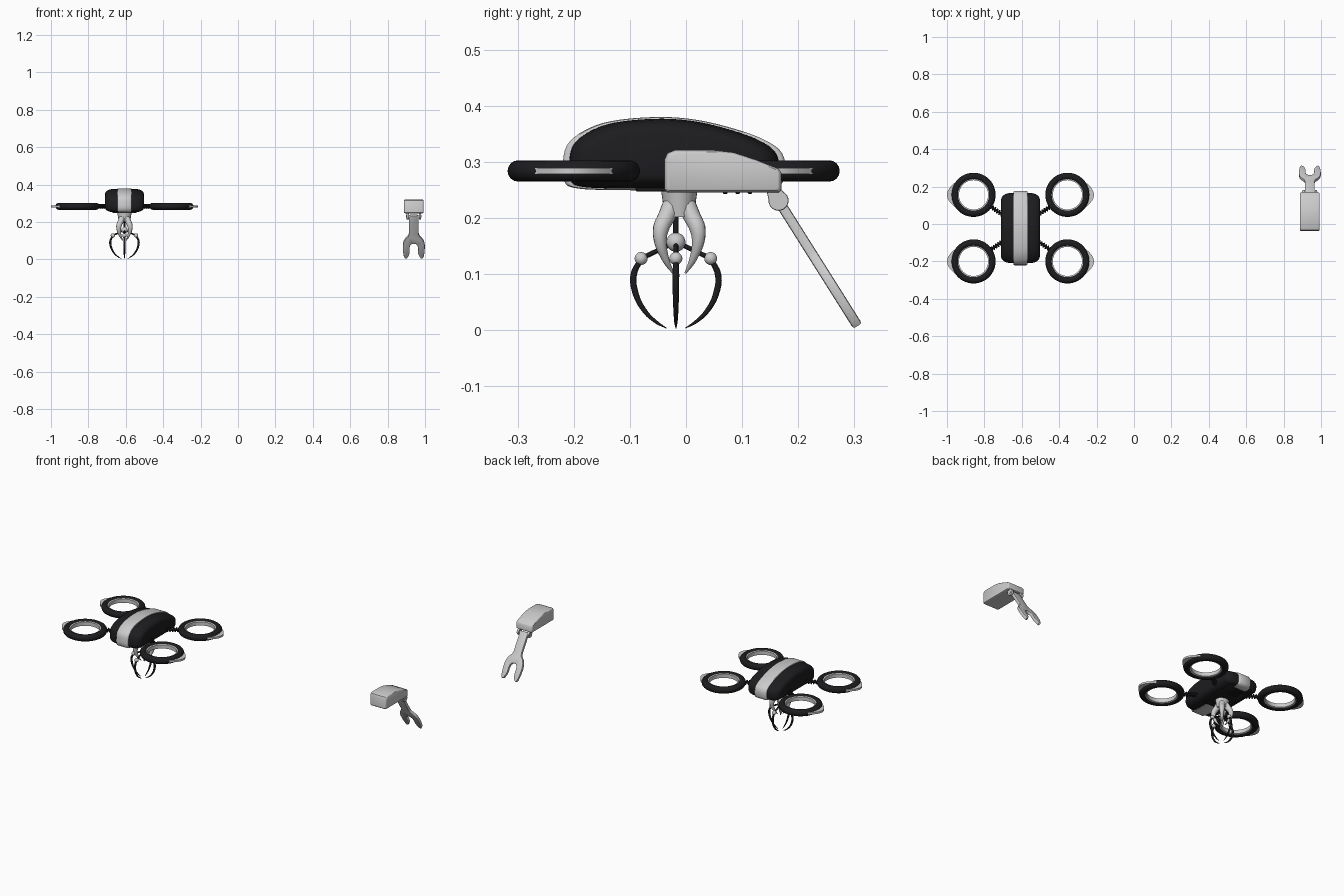
import bpy, bmesh, math
from mathutils import Vector, Matrix

if "Cube" in bpy.data.objects:
    bpy.data.objects.remove(bpy.data.objects["Cube"])

CX, CY = -0.607, -0.022          # drone centre
TX = 0.94                        # separate tool centre
black = bpy.data.materials.new("black")
black.diffuse_color = (0.012, 0.012, 0.014, 1)
black.use_nodes = True
black.node_tree.nodes["Principled BSDF"].inputs["Base Color"].default_value = black.diffuse_color


def finish(o, mat=None, angle=40):
    if mat:
        o.data.materials.append(mat)
    bpy.ops.object.select_all(action='DESELECT')
    o.select_set(True)
    bpy.context.view_layer.objects.active = o
    if o.type == 'CURVE':
        bpy.ops.object.convert(target='MESH')
    bpy.ops.object.shade_smooth_by_angle(angle=math.radians(angle))
    return bpy.context.object


def from_bm(name, bm, mat=None, angle=40):
    bmesh.ops.recalc_face_normals(bm, faces=bm.faces[:])
    me = bpy.data.meshes.new(name)
    bm.to_mesh(me)
    bm.free()
    o = bpy.data.objects.new(name, me)
    bpy.context.collection.objects.link(o)
    return finish(o, mat, angle)


def smooth_loop(pts, n=5):
    """Closed Catmull-Rom resampling of a 2D profile."""
    P, out = [Vector(p) for p in pts], []
    for i in range(len(P)):
        a, b, c, d = (P[(i + k) % len(P)] for k in (-1, 0, 1, 2))
        for j in range(n):
            t = j / n
            out.append(0.5 * (2*b + (c-a)*t + (2*a-5*b+4*c-d)*t*t + (3*b-a-3*c+d)*t**3))
    return out


def loft(name, prof, half, cx, centre, mat=None, angle=40):
    """Sweep a y-z profile across x; half = [(x, y scale, z scale)] from outside in."""
    bm = bmesh.new()
    st = half + [(-x, a, b) for x, a, b in reversed(half)]
    c = Vector(centre)
    rows = [[bm.verts.new((cx + x, c.x + (p[0]-c.x)*a, c.y + (p[1]-c.y)*b)) for p in prof]
            for x, a, b in st]
    n = len(prof)
    for r, s in zip(rows, rows[1:]):
        for i in range(n):
            bm.faces.new((r[i], r[(i+1) % n], s[(i+1) % n], s[i]))
    bm.faces.new(rows[0])
    bm.faces.new(rows[-1])
    return from_bm(name, bm, mat, angle)


def plate(name, outline, thick, matrix, bevel=0.003, mat=None):
    """Extruded flat outline with softened edges."""
    bm = bmesh.new()
    f = bm.faces.new([bm.verts.new((p[0], p[1], -thick/2)) for p in outline])
    g = bmesh.ops.extrude_face_region(bm, geom=[f])
    bmesh.ops.translate(bm, vec=(0, 0, thick),
                        verts=[v for v in g['geom'] if isinstance(v, bmesh.types.BMVert)])
    if bevel:
        rim = [e for e in bm.edges if abs(e.verts[0].co.z - e.verts[1].co.z) < 1e-6]
        bmesh.ops.bevel(bm, geom=rim, offset=bevel, segments=2, affect='EDGES', profile=0.5)
    bm.transform(matrix)
    return from_bm(name, bm, mat)


def tube(name, pts, radii, mat=None, res=6):
    cu = bpy.data.curves.new(name, 'CURVE')
    cu.dimensions = '3D'
    cu.bevel_depth, cu.bevel_resolution, cu.resolution_u, cu.use_fill_caps = 1, 3, res, True
    sp = cu.splines.new('BEZIER')
    sp.bezier_points.add(len(pts) - 1)
    for bp, p, r in zip(sp.bezier_points, pts, radii):
        bp.co, bp.radius = p, r
        bp.handle_left_type = bp.handle_right_type = 'AUTO'
    o = bpy.data.objects.new(name, cu)
    bpy.context.collection.objects.link(o)
    return finish(o, mat, 60)


def ball(name, loc, r, mat=None):
    bpy.ops.mesh.primitive_uv_sphere_add(segments=24, ring_count=14, radius=r, location=loc)
    o = bpy.context.object
    o.name = name
    return finish(o, mat)


def box(name, loc, size, mat=None, bevel=0.004):
    bm = bmesh.new()
    bmesh.ops.create_cube(bm, size=1, matrix=Matrix.Translation(loc) @ Matrix.Diagonal((*size, 1)))
    bmesh.ops.bevel(bm, geom=bm.edges[:], offset=bevel, segments=2, affect='EDGES', profile=0.5)
    return from_bm(name, bm, mat)


# drone body: black shell with a grey centre band
shell = smooth_loop([(-0.22, 0.295), (-0.207, 0.337), (-0.15, 0.369), (-0.06, 0.38), (0.02, 0.375),
                     (0.1, 0.355), (0.15, 0.334), (0.172, 0.314), (0.177, 0.285), (0.168, 0.259),
                     (0.13, 0.252), (0.0, 0.25), (-0.14, 0.25), (-0.2, 0.254), (-0.217, 0.266)])
loft("body_shell", shell, [(0.104, .76, .56), (0.101, .82, .7), (0.093, .875, .82), (0.08, .915, .91),
                           (0.06, .94, .95), (0.03, .945, .955)], CX, (CY, 0.313), black)
loft("body_band", shell, [(0.038, .965, .95), (0.0365, .985, .985), (0.032, 1, 1)],
     CX, (CY, 0.313))
box("belly_plate", (CX, 0.02, 0.254), (0.13, 0.22, 0.014), black)
for k in range(3):
    box("belly_rib", (CX, 0.07 + k*0.022, 0.247), (0.05, 0.008, 0.008), black, 0.002)

# four rotor rings with lining, outer blade and sprung arm
for sx in (-1, 1):
    for sy in (-1, 1):
        c = Vector((CX + sx*0.251, CY + sy*0.178, 0.284))
        bpy.ops.mesh.primitive_torus_add(major_radius=0.099, minor_radius=0.019, location=c,
                                         major_segments=64, minor_segments=16)
        bpy.context.object.name = "rotor_ring"
        finish(bpy.context.object, black)
        bm = bmesh.new()
        sec = [(0.078, -0.011), (0.084, -0.013), (0.084, 0.013), (0.078, 0.011)]
        rows = [[bm.verts.new((c.x + r*math.cos(a), c.y + r*math.sin(a), c.z + z)) for r, z in sec]
                for a in (2*math.pi*i/64 for i in range(64))]
        for i in range(64):
            for j in range(4):
                bm.faces.new((rows[i-1][j], rows[i][j], rows[i][(j+1) % 4], rows[i-1][(j+1) % 4]))
        from_bm("rotor_lining", bm)
        # crescent blade on the outer edge
        arc = [(-0.62 + 1.24*i/16) for i in range(17)]
        outer = [((0.116 + 0.026*math.cos(a/0.62*math.pi/2)) * math.cos(a), 0.119*math.sin(a)) for a in arc]
        inner = [(0.108*math.cos(a), 0.108*math.sin(a)) for a in reversed(arc)]
        M = Matrix.Translation(c) @ Matrix.Rotation(0 if sx > 0 else math.pi, 4, 'Z')
        plate("rotor_blade", outer + inner, 0.011, M, 0)
        # sprung arm
        a = Vector((CX + sx*0.09, CY + sy*0.068, 0.284))
        d = (c - a).normalized()
        b = c - d*0.112
        tube("arm_core", [a, b], [0.006, 0.006], black)
        u = Vector((0, 0, 1))
        v = d.cross(u)
        pts = []
        for i in range(49):
            t = i/48
            w = t*6*2*math.pi
            pts.append(a.lerp(b, t) + 0.010*(u*math.cos(w) + v*math.sin(w)))
        tube("arm_spring", pts, [0.0033]*49, black, 2)

# gripper mount: neck and four hooked prongs
GX, GY = CX, -0.012
bm = bmesh.new()
bmesh.ops.create_cone(bm, cap_ends=True, segments=32, radius1=0.027, radius2=0.036, depth=0.06)
bm.transform(Matrix.Translation((GX, GY, 0.232)) @ Matrix.Diagonal((1.12, 0.95, 1, 1)))
from_bm("gripper_neck", bm)
for sx in (-1, 1):
    for sy in (-1, 1):
        path = [(.014, .222, .017), (.023, .202, .016), (.032, .183, .015), (.034, .162, .012),
                (.025, .128, .007), (.011, .102, .002)]
        tube("gripper_prong", [(GX + sx*r*0.9, GY + sy*r, z) for r, z, _ in path],
             [p[2] for p in path])

# claw hub and four curved talons
HY = -0.018
hub = Vector((CX, HY, 0.157))
ball("claw_hub", hub, 0.017)
tube("claw_stem", [hub, (CX, HY, 0.215)], [0.005, 0.005], black)
for k in range(4):
    d = Vector((math.cos(k*math.pi/2), math.sin(k*math.pi/2), 0))
    at = lambda r, z: Vector((CX, HY, z)) + d*r
    tube("claw_link", [at(0.01, 0.153), at(0.062, 0.128)], [0.0045, 0.0045], black)
    ball("claw_joint", at(0.062, 0.128), 0.0115)
    tube("claw_talon", [at(.064, .124), at(.075, .1), at(.073, .07), at(.056, .035), at(.034, .014), at(.017, .004)],
         [.005, .006, .0058, .0045, .003, .0008], black)

# separate tool: handle block
handle = [(-0.038, 0.25), (-0.038, 0.305), (-0.033, 0.316), (-0.02, 0.321), (0.05, 0.321), (0.085, 0.317),
          (0.125, 0.304), (0.165, 0.288), (0.17, 0.281), (0.17, 0.25), (0.166, 0.246), (-0.034, 0.246)]
loft("tool_handle", handle, [(0.053, .94, .84), (0.0515, .965, .92), (0.048, .985, .97), (0.043, 1, 1)],
     TX, (0.066, 0.283), angle=35)

# hinge lugs and pin
lug = [(0.143, 0.252), (0.168, 0.252)] + [
    (0.165 + 0.018*math.cos(t), 0.231 + 0.018*math.sin(t)) for t in
    (math.radians(35 - 220*i/12) for i in range(13))]
for s in (-1, 1):
    loft("hinge_lug", lug, [(0.006, .95, .95), (0.004, 1, 1)], TX + s*0.033, (0.16, 0.235))
tube("hinge_pin", [(TX - 0.041, 0.165, 0.231), (TX + 0.041, 0.165, 0.231)], [0.008, 0.008])

# open-ended jaw arm
side = [(0.018, -0.008), (0.026, 0.0), (0.026, 0.108), (0.031, 0.125), (0.044, 0.139), (0.055, 0.16), (0.059, 0.187),
        (0.058, 0.22), (0.053, 0.252), (0.046, 0.264), (0.036, 0.262), (0.027, 0.245), (0.022, 0.225),
        (0.023, 0.2), (0.02, 0.183), (0.011, 0.173)]
outline = side + [(0, 0.17)] + [(-x, y) for x, y in reversed(side)]
along = Vector((0, 0.534, -0.846)).normalized()
across = Vector((1, 0, 0))
M = Matrix((across, along, across.cross(along))).transposed().to_4x4()
plate("jaw_arm", outline, 0.018, Matrix.Translation((TX, 0.165, 0.231)) @ M, 0.004)
